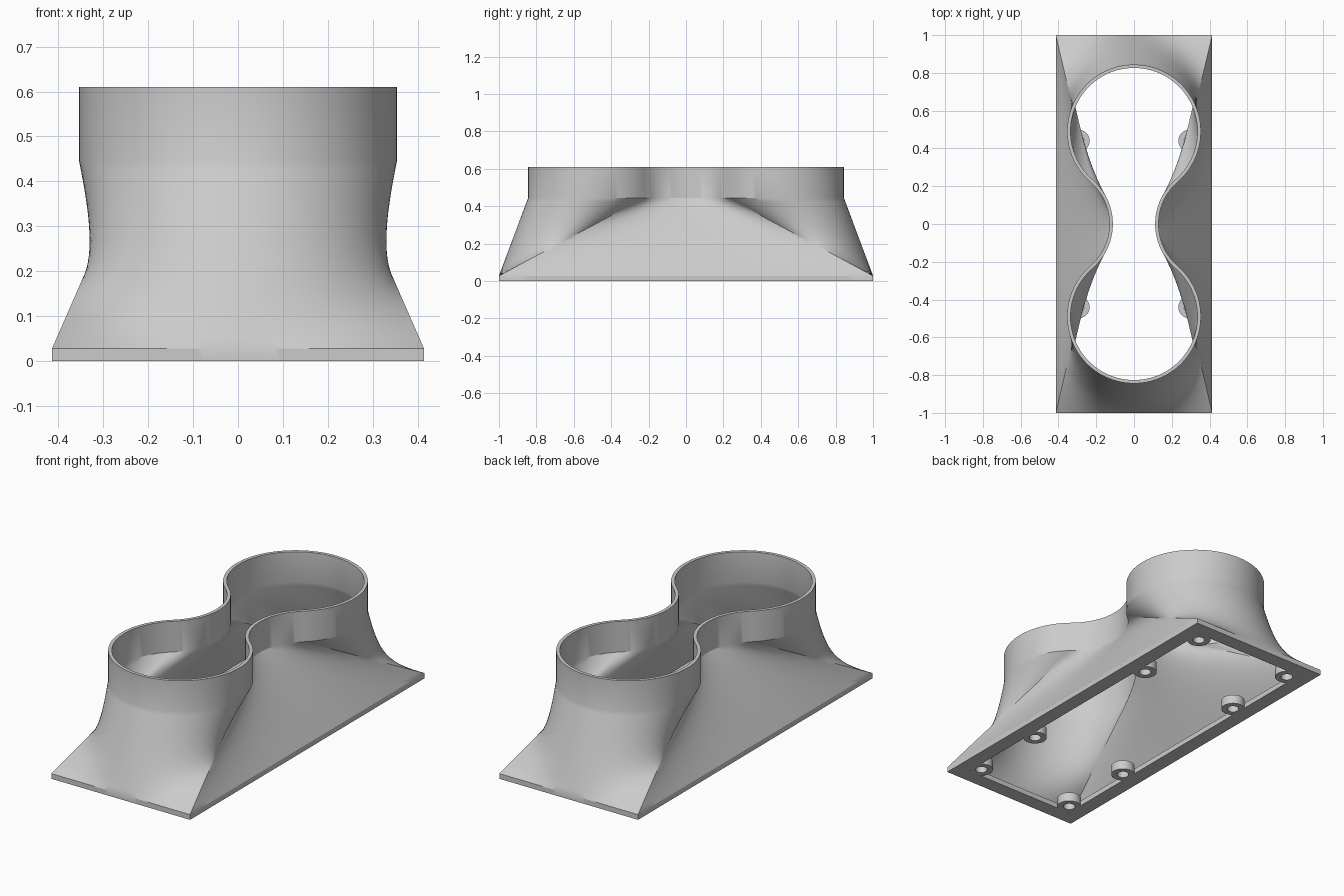
import bpy, bmesh, math
from mathutils import Vector

cube = bpy.data.objects.get("Cube")
if cube:
    bpy.data.objects.remove(cube, do_unlink=True)

HX, HY = 0.414, 1.0                          # base plate half sizes
PLATE, SHOULDER, TOP = 0.028, 0.445, 0.61    # heights
LOBE_Y, LOBE_R, WAIST = 0.49, 0.354, 0.13    # twin-lobe outlet
WALL, FLANGE = 0.018, 0.08

# Radius of the concave waist arc that is tangent to both lobes
WAIST_R = (WAIST**2 + LOBE_Y**2 - LOBE_R**2) / (2 * (LOBE_R - WAIST))
WAIST_C = WAIST + WAIST_R
WAIST_ANGLE = math.atan2(LOBE_Y, WAIST_C)
LOBE_ANGLE = math.pi / 2 + WAIST_ANGLE
END_STEPS, SIDE_STEPS, ROWS = 72, 40, 20

grey = bpy.data.materials.new("light grey")
grey.use_nodes = True
grey.diffuse_color = (0.6, 0.6, 0.6, 1)
grey.node_tree.nodes["Principled BSDF"].inputs["Base Color"].default_value = grey.diffuse_color


def full_turn(half):
    return half + [Vector((-p.x, -p.y)) for p in half]


def params(steps):
    return [-1 + 2 * i / steps for i in range(steps)]


def rectangle(inset):
    hx, hy = HX - inset, HY - inset
    return full_turn([Vector((s * hx, hy)) for s in params(END_STEPS)]
                     + [Vector((hx, -s * hy)) for s in params(SIDE_STEPS)])


def outlet(inset):
    big, small = LOBE_R - inset, WAIST_R + inset
    lobe = [Vector((big * math.sin(s * LOBE_ANGLE),
                    LOBE_Y + big * math.cos(s * LOBE_ANGLE)))
            for s in params(END_STEPS)]
    waist = [Vector((WAIST_C - small * math.cos(s * WAIST_ANGLE),
                     -small * math.sin(s * WAIST_ANGLE)))
             for s in params(SIDE_STEPS)]
    return full_turn(lobe + waist)


def at_height(outline, z):
    return [(p.x, p.y, z) for p in outline]


def loft(inset):
    """Straight transition from the rectangle up to the outlet outline."""
    low, high = rectangle(inset), outlet(inset)
    return [at_height([a.lerp(b, t / ROWS) for a, b in zip(low, high)],
                      PLATE + (SHOULDER - PLATE) * t / ROWS)
            for t in range(ROWS + 1)]


def closed_shell(name, rings):
    """Skin a loop of rings into a watertight ring-shaped solid."""
    bm = bmesh.new()
    loops = [[bm.verts.new(p) for p in ring] for ring in rings]
    n = len(loops[0])
    for a, b in zip(loops, loops[1:] + loops[:1]):
        for i in range(n):
            j = (i + 1) % n
            bm.faces.new((a[i], a[j], b[j], b[i]))
    bmesh.ops.recalc_face_normals(bm, faces=bm.faces)
    mesh = bpy.data.meshes.new(name)
    bm.to_mesh(mesh)
    bm.free()
    mesh.materials.append(grey)
    obj = bpy.data.objects.new(name, mesh)
    bpy.context.collection.objects.link(obj)
    bpy.ops.object.select_all(action='DESELECT')
    obj.select_set(True)
    bpy.context.view_layer.objects.active = obj
    bpy.ops.object.shade_smooth_by_angle(angle=math.radians(25))
    return obj


# Duct: plate edge, outer loft, neck, inner loft and flange opening
opening = rectangle(FLANGE)
closed_shell("duct_body",
             [at_height(rectangle(0), 0)] + loft(0)
             + [at_height(outlet(0), TOP), at_height(outlet(WALL), TOP)]
             + loft(WALL)[::-1]
             + [at_height(opening, PLATE), at_height(opening, 0)])


# Screw bosses along the inside of the flange
def circle(x, y, r, z, n=32):
    return [(x + r * math.cos(k * math.tau / n), y + r * math.sin(k * math.tau / n), z)
            for k in range(n)]


for x, side in ((0.295, "left"), (-0.295, "right")):
    for i, y in enumerate((-0.87, -0.44, 0.44, 0.87)):
        closed_shell(f"screw_boss_{side}_{i + 1}",
                     [circle(x, y, r, z) for r, z in
                      ((0.06, 0), (0.06, 0.05), (0.03, 0.05), (0.03, 0))])
